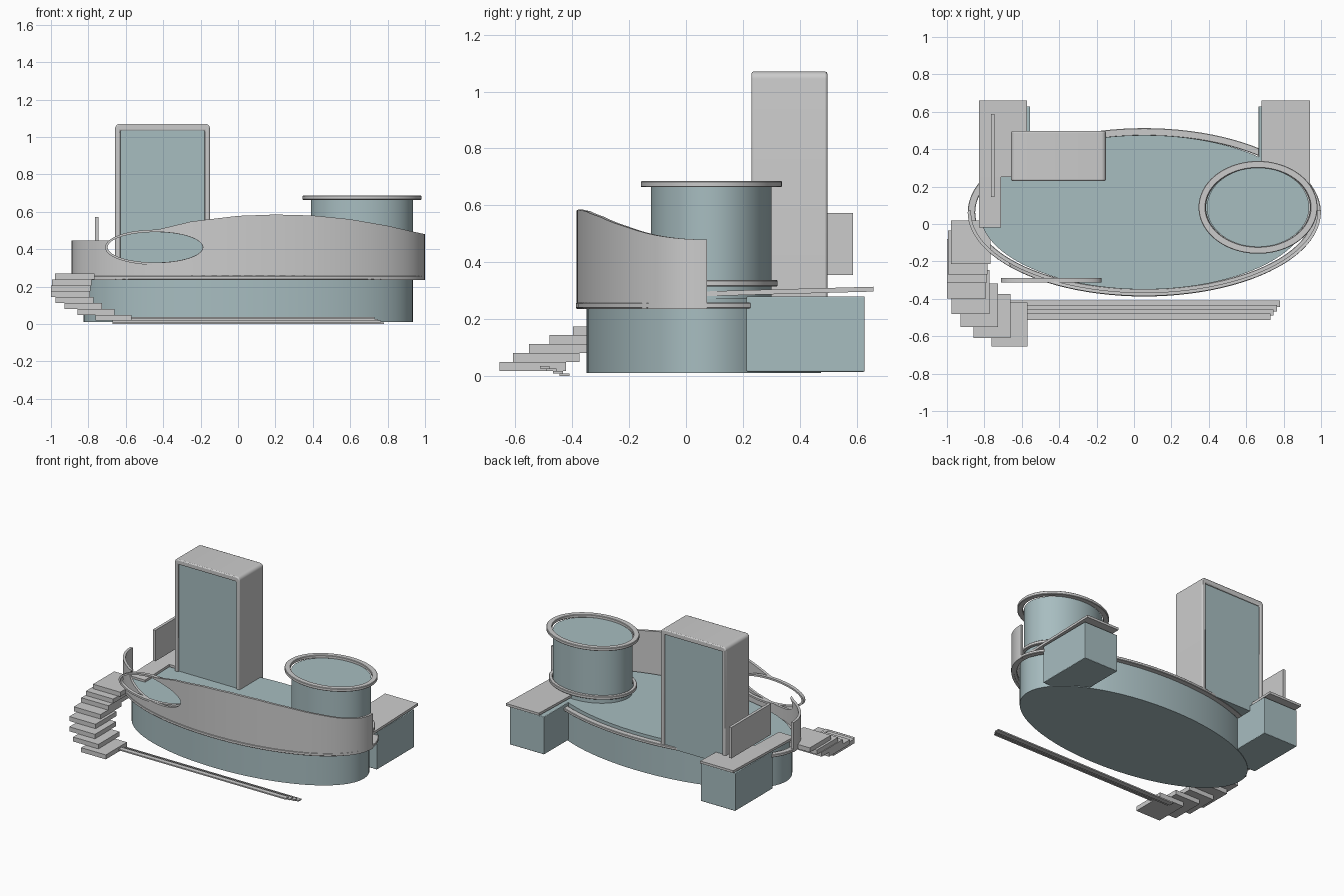
import bpy, bmesh, math
from mathutils import Vector

if "Cube" in bpy.data.objects:
    bpy.data.objects.remove(bpy.data.objects["Cube"])

CX, CY = 0.055, 0.0625         # centre of the oval base
glass = bpy.data.materials.new("glass")
glass.diffuse_color = (0.39, 0.51, 0.53, 1)
glass.use_nodes = True
glass.node_tree.nodes["Principled BSDF"].inputs["Base Color"].default_value = glass.diffuse_color


def shade(ob):
    bpy.ops.object.select_all(action='DESELECT')
    bpy.context.view_layer.objects.active = ob
    ob.select_set(True)
    bpy.ops.object.shade_smooth_by_angle(angle=math.radians(35))


def make(name, bm, mat=None, smooth=False):
    bmesh.ops.recalc_face_normals(bm, faces=bm.faces)
    me = bpy.data.meshes.new(name)
    bm.to_mesh(me)
    bm.free()
    ob = bpy.data.objects.new(name, me)
    bpy.context.collection.objects.link(ob)
    if mat:
        me.materials.append(mat)
    if smooth:
        shade(ob)
    return ob


def box(name, x0, x1, y0, y1, z0, z1, mat=None, tilt=0, bevel=0):
    bm = bmesh.new()
    bmesh.ops.create_cube(bm, size=1)
    for v in bm.verts:
        back = v.co.y > 0
        v.co = Vector((x1 if v.co.x > 0 else x0, y1 if back else y0,
                       (z1 if v.co.z > 0 else z0) + (tilt if back else 0)))
    ob = make(name, bm, mat)
    if bevel:
        m = ob.modifiers.new("bevel", 'BEVEL')
        m.width, m.segments = bevel, 3
    return ob


def loft(name, sections, closed=True, mat=None):
    """Join equal cross-sections in sequence; cap the ends when open."""
    bm = bmesh.new()
    rows = [[bm.verts.new(p) for p in s] for s in sections]
    n, k = len(rows), len(rows[0])
    for i in range(n if closed else n - 1):
        a, b = rows[i], rows[(i + 1) % n]
        for j in range(k):
            bm.faces.new((a[j], a[(j + 1) % k], b[(j + 1) % k], b[j]))
    if not closed:
        bm.faces.new(rows[0])
        bm.faces.new(rows[-1])
    return make(name, bm, mat, True)


def oval_drum(name, cx, cy, rx, ry, z0, z1, mat, n=96):
    ring = [(cx + rx * math.cos(2 * math.pi * i / n), cy + ry * math.sin(2 * math.pi * i / n))
            for i in range(n)]
    return loft(name, [[(x, y, z) for x, y in ring] for z in (z0, z1)], False, mat)


def oval_ring(name, cx, cy, rx, ry, w, z0, z1, n=96):
    """Flat oval band with softened edges."""
    c = 0.003
    prof = [(-c, z0), (0, z0 + c), (0, z1 - c), (-c, z1),
            (c - w, z1), (-w, z1 - c), (-w, z0 + c), (c - w, z0)]
    secs = []
    for i in range(n):
        a = 2 * math.pi * i / n
        secs.append([(cx + (rx + d) * math.cos(a), cy + (ry + d) * math.sin(a), z)
                     for d, z in prof])
    return loft(name, secs)


# Oval base and its rim
oval_drum("base", CX, CY, 0.88, 0.4125, 0.01, 0.28, glass)
oval_ring("base_rim", CX, CY, 0.944, 0.45, 0.04, 0.238, 0.258)

# Curved parapet with a sweeping top line
TOP = [(-0.89, 0.445), (-0.70, 0.445), (-0.5, 0.488), (-0.25, 0.548), (0, 0.578), (0.2, 0.585),
       (0.4, 0.58), (0.6, 0.56), (0.8, 0.525), (0.93, 0.495), (1.0, 0.48)]


def top_z(x):
    for (xa, za), (xb, zb) in zip(TOP, TOP[1:]):
        if x <= xb:
            return za + (zb - za) * (x - xa) / (xb - xa)
    return TOP[-1][1]


secs = []
for i in range(97):
    a = math.pi - 0.025 + (math.pi + 0.05) * i / 96
    c, s = math.cos(a), math.sin(a)
    t = top_z(CX + 0.944 * c)
    secs.append([(CX + r * c, CY + q * s, z)
                 for r, q, z in ((0.944, 0.447, 0.236), (0.944, 0.447, t),
                                 (0.926, 0.429, t), (0.926, 0.429, 0.236))])
wall = loft("parapet_wall", secs, False)

# Oval opening in the parapet
WX, WZ, N = -0.443, 0.41, 64


def window_oval(rx, rz, y):
    return [(WX + rx * math.cos(2 * math.pi * i / N), y, WZ + rz * math.sin(2 * math.pi * i / N))
            for i in range(N)]


cutter = loft("window_cutter", [window_oval(0.255, 0.082, y) for y in (-0.5, -0.08)], False)
cutter.hide_render = True
m = wall.modifiers.new("opening", 'BOOLEAN')
m.operation, m.object, m.solver = 'DIFFERENCE', cutter, 'EXACT'
bpy.context.view_layer.objects.active = wall
bpy.ops.object.modifier_apply(modifier=m.name)
bpy.data.objects.remove(cutter)
shade(wall)
m = wall.modifiers.new("clean_shading", 'WEIGHTED_NORMAL')
m.keep_sharp = True

# Oval window frame
bands = [window_oval(rx, rz, y) for rx, rz, y in
         ((0.268, 0.094, -0.312), (0.268, 0.094, -0.288), (0.254, 0.081, -0.288), (0.254, 0.081, -0.312))]
loft("window_frame", list(zip(*bands)))

# Tall tower: bent frame around a glass core
FX0, FX1, FZ0, FZ1, R, T = -0.657, -0.15, 0.24, 1.07, 0.025, 0.028
outer = [(FX0, FZ0)]
for cx, a0 in ((FX0 + R, 180), (FX1 - R, 90)):
    for k in range(6):
        a = math.radians(a0 - 18 * k)
        outer.append((cx + R * math.cos(a), FZ1 - R + R * math.sin(a)))
outer += [(FX1, FZ0), (FX1 - T, FZ0), (FX1 - T, FZ1 - 0.036),
          (FX0 + T, FZ1 - 0.036), (FX0 + T, FZ0)]
frame = loft("tower_frame", [[(x, y, z) for x, z in outer] for y in (0.23, 0.497)], False)
b = frame.modifiers.new("bevel", 'BEVEL')
b.width, b.segments, b.limit_method = 0.007, 2, 'ANGLE'
box("tower_glass", FX0 + T, FX1 - T, 0.242, 0.485, FZ0, FZ1 - 0.036, glass)

# Round pavilion with collar rings
PX, PY = 0.663, 0.089
oval_drum("pavilion", PX, PY, 0.273, 0.212, 0.27, 0.667, glass)
oval_ring("pavilion_roof_ring", PX, PY, 0.318, 0.248, 0.037, 0.664, 0.686)
oval_ring("pavilion_floor_ring", PX, PY, 0.302, 0.233, 0.024, 0.315, 0.337)

# Rear wings and their terraces, mirrored about the base centre
for side, s in (("left", -1), ("right", 1)):
    def span(a, b):
        return sorted((CX + s * a, CX + s * b))
    box(side + "_wing", *span(0.61, 0.878), 0.213, 0.628, 0.015, 0.28, glass, bevel=0.004)
    box(side + "_terrace", *span(0.628, 0.885), 0.25, 0.66, 0.286, 0.303, tilt=0.011)
    box(side + "_terrace_walk", *span(0.765, 0.885), -0.02, 0.25, 0.278, 0.295, tilt=0.008)

# Upright screen on the left terrace
box("terrace_screen", -0.765, -0.745, 0.145, 0.587, 0.355, 0.573)

# Winding stair, bottom to top: left x and front y of each tread
treads = [(-0.762, -0.656), (-0.857, -0.609), (-0.927, -0.552), (-0.977, -0.48),
          (-1.0, -0.398), (-1.0, -0.315), (-0.995, -0.27), (-0.978, -0.215)]
for i, (x, y) in enumerate(treads):
    w = 0.192 + 0.004 * min(i, 5)
    box(f"stair_tread_{i + 1}", x, x + w, y, y + 0.235, 0.0175 + 0.0315 * i, 0.049 + 0.0315 * i)

# Long shallow front steps
for i in range(4):
    y = -0.513 + 0.023 * i
    box(f"front_step_{i + 1}", -0.67, 0.73 + 0.017 * i, y, y + 0.034,
        0.027 - 0.009 * i, 0.036 - 0.009 * i)
